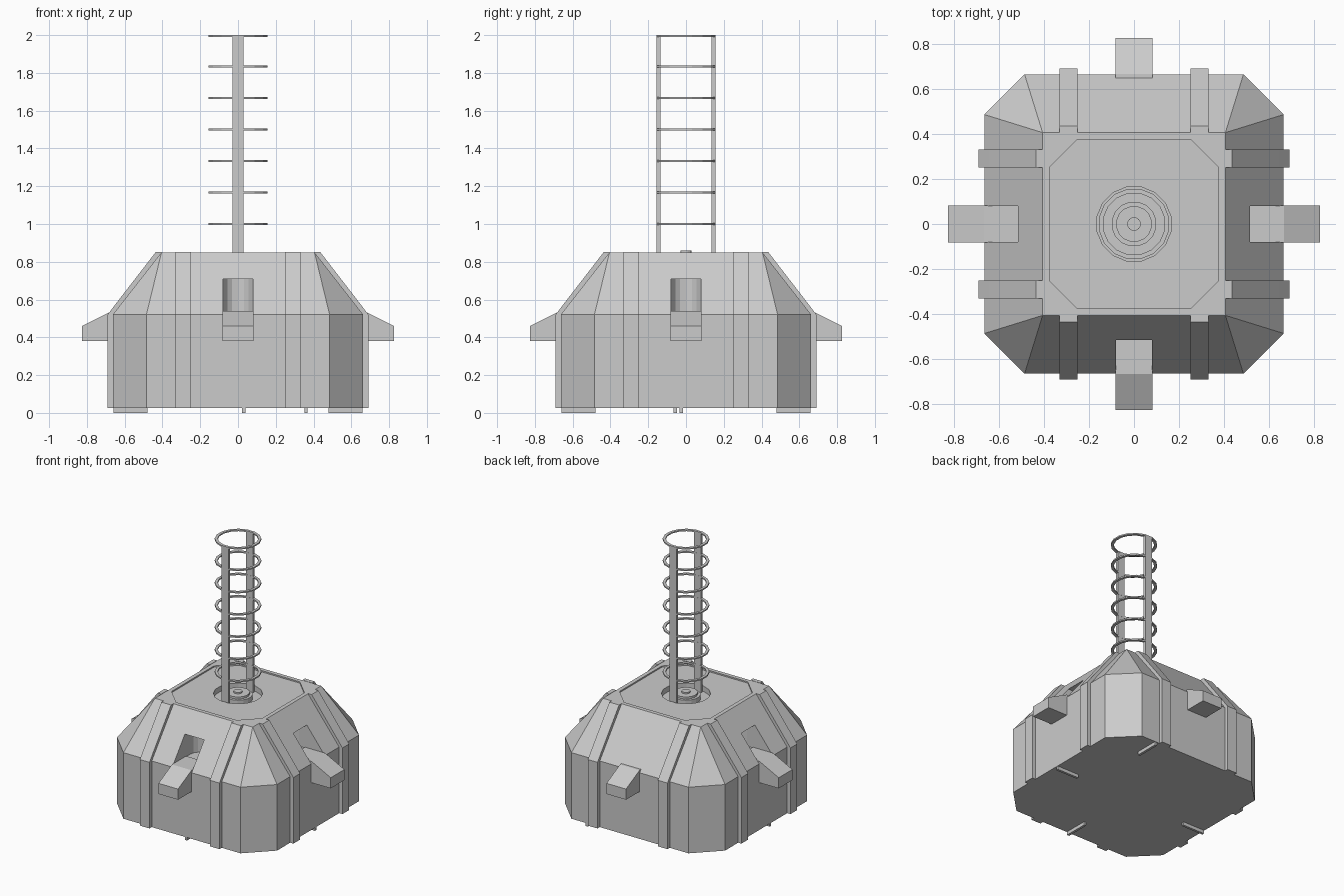
import bpy, bmesh
from math import sin, cos, pi
from mathutils import Matrix

if "Cube" in bpy.data.objects:
    bpy.data.objects.remove(bpy.data.objects["Cube"])


def finish(name, bm):
    bmesh.ops.recalc_face_normals(bm, faces=bm.faces[:])
    me = bpy.data.meshes.new(name)
    bm.to_mesh(me)
    bm.free()
    ob = bpy.data.objects.new(name, me)
    bpy.context.collection.objects.link(ob)
    return ob


def prism(name, pts, vec, turn=0):
    """Extrude a closed 3D outline along vec, then turn it about z."""
    bm = bmesh.new()
    face = bm.faces.new([bm.verts.new(p) for p in pts])
    ext = bmesh.ops.extrude_face_region(bm, geom=[face])
    bmesh.ops.translate(bm, vec=vec, verts=[v for v in ext['geom'] if isinstance(v, bmesh.types.BMVert)])
    bm.transform(Matrix.Rotation(turn, 4, 'Z'))
    return finish(name, bm)


def box(name, x, y, z):
    return prism(name, [(x[0], y[0], z[0]), (x[1], y[0], z[0]), (x[1], y[1], z[0]), (x[0], y[1], z[0])],
                 (0, 0, z[1] - z[0]))


def circle(r, z, n):
    return [(r * cos(2 * pi * (i + .5) / n), r * sin(2 * pi * (i + .5) / n), z) for i in range(n)]


def octagon(a, b, z):
    return [(a, -b, z), (a, b, z), (b, a, z), (-b, a, z), (-a, b, z), (-a, -b, z), (-b, -a, z), (b, -a, z)]


def cut(target, cutter):
    mod = target.modifiers.new("cut", 'BOOLEAN')
    mod.operation = 'DIFFERENCE'
    mod.solver = 'EXACT'
    mod.object = cutter
    bpy.context.view_layer.objects.active = target
    bpy.ops.object.modifier_apply(modifier=mod.name)
    bpy.data.objects.remove(cutter)


# Body: chamfered base rising to a square roof
bm = bmesh.new()
low = [bm.verts.new(p) for p in octagon(.663, .485, .025)]
mid = [bm.verts.new(p) for p in octagon(.663, .485, .52)]
t = .405
top = [bm.verts.new(p) for p in ((t, -t, .85), (t, t, .85), (-t, t, .85), (-t, -t, .85))]
bm.faces.new(low)
bm.faces.new(top)
for i in range(8):
    bm.faces.new((low[i], low[(i + 1) % 8], mid[(i + 1) % 8], mid[i]))
for i in range(4):
    a, b, c = mid[2 * i], mid[2 * i + 1], mid[(2 * i + 2) % 8]
    bm.faces.new((a, b, top[(i + 1) % 4], top[i]))
    bm.faces.new((b, c, top[(i + 1) % 4]))
body = finish("body", bm)

# Recessed roof panel, round well and the four side niches
cut(body, prism("panel_cutter", octagon(.375, .25, .84), (0, 0, .1)))
cut(body, prism("well_cutter", circle(.167, .80, 16), (0, 0, .1)))
niche = [(.08, -.8, .535), (.08, -.45, .535)]
niche += [(.08 * cos(k * pi / 8), -.45 + .08 * sin(k * pi / 8), .535) for k in range(1, 8)]
niche += [(-.08, -.45, .535), (-.08, -.8, .535)]
for k in range(4):
    cut(body, prism("niche_cutter", niche, (0, 0, .175), k * pi / 2))

# Ribs and ramped arms on each side
rib = [(.6, .025), (.69, .025), (.69, .52), (.66, .56), (.645, .58), (.435, .852), (.405, .852), (.405, .65)]
arm = [(.5, .38), (.825, .38), (.825, .46), (.665, .54), (.5, .54)]
for k in range(4):
    for x in (-.33, .25):
        prism("rib", [(x, -y, z) for y, z in rib], (.08, 0, 0), k * pi / 2)
    prism("arm", [(-.081, -y, z) for y, z in arm], (.162, 0, 0), k * pi / 2)

# Stepped disc in the well
prism("well_disc", circle(.10, .79, 16), (0, 0, .045))
prism("well_disc_step", circle(.08, .79, 16), (0, 0, .06))
prism("well_hub", circle(.03, .79, 12), (0, 0, .07))

# Mast: two flat bars and seven rings
for s in (-1, 1):
    box("mast_bar", (-.029, .029), sorted((s * .136, s * .155)), (.79, 1.993))
for i in range(7):
    bm = bmesh.new()
    n, z = 16, 1 + i / 6 - (.01 if i == 6 else .005)
    loops = [[bm.verts.new(p) for p in circle(r, h, n)]
             for r, h in ((.158, z), (.158, z + .01), (.138, z + .01), (.138, z))]
    for a in range(4):
        p, q = loops[a], loops[(a + 1) % 4]
        for j in range(n):
            bm.faces.new((p[j], p[(j + 1) % n], q[(j + 1) % n], q[j]))
    finish("mast_ring", bm)

# Thin runner feet
for x, y in ((.36, .57), (.03, -.57)):
    box("foot", (x - .009, x + .009), (y - .09, y + .09), (0, .03))
for x, y in ((.57, -.025), (-.57, -.057)):
    box("foot", (x - .09, x + .09), (y - .009, y + .009), (0, .03))
